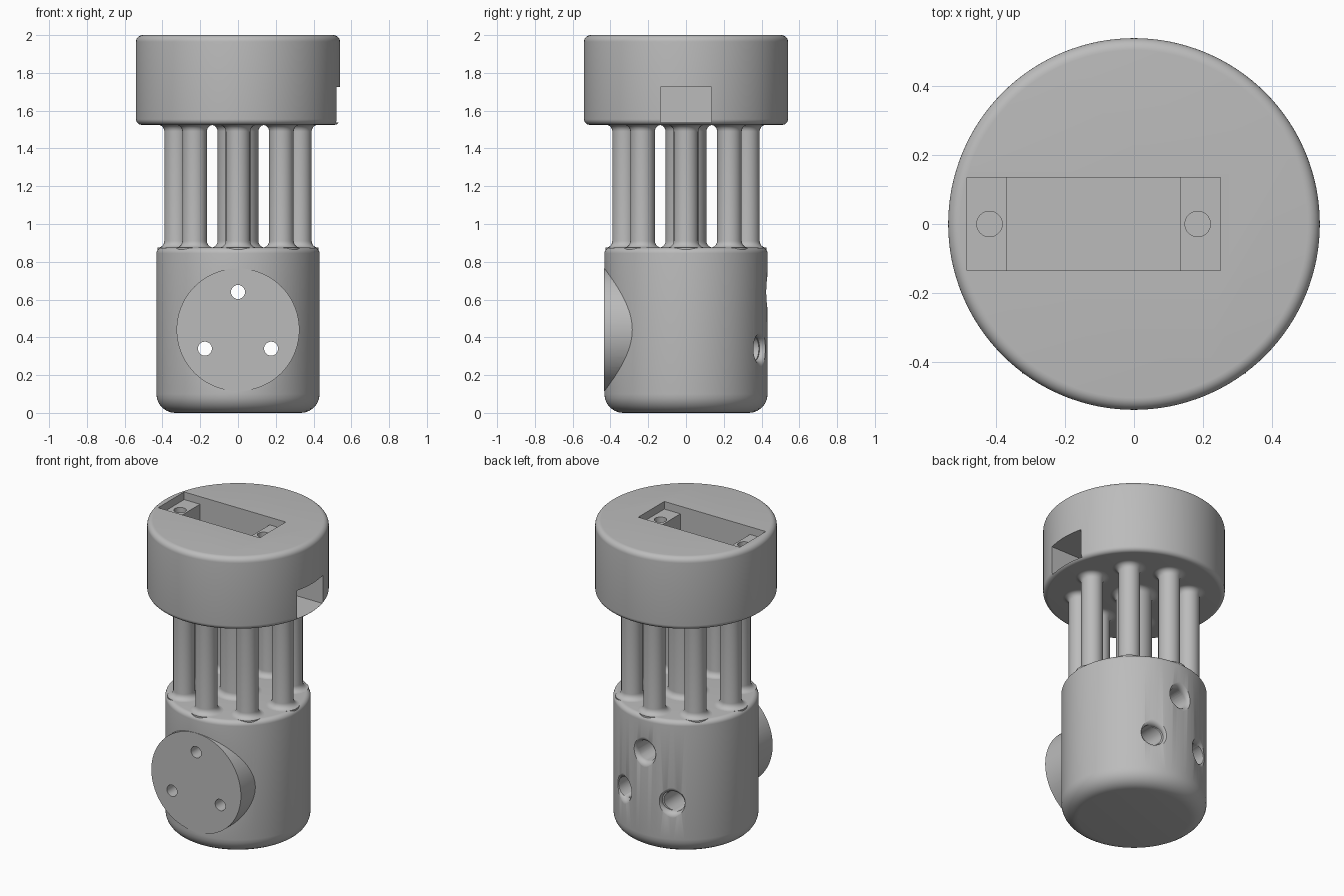
import bpy, bmesh, math
from mathutils import Matrix, Vector

if "Cube" in bpy.data.objects:
    bpy.data.objects.remove(bpy.data.objects["Cube"], do_unlink=True)

grey = bpy.data.materials.new("matte grey")
grey.use_nodes = True
colour = (0.5, 0.5, 0.5, 1)
grey.diffuse_color = colour
grey.node_tree.nodes["Principled BSDF"].inputs["Base Color"].default_value = colour


def add_object(name, bm):
    bmesh.ops.recalc_face_normals(bm, faces=bm.faces)
    mesh = bpy.data.meshes.new(name)
    bm.to_mesh(mesh)
    bm.free()
    mesh.materials.append(grey)
    obj = bpy.data.objects.new(name, mesh)
    bpy.context.collection.objects.link(obj)
    return obj


def lathe(name, profile, origin=(0, 0, 0), axis=(0, 0, 1), sides=48):
    """Revolve (radius, height) points about an axis and cap both ends."""
    bm = bmesh.new()
    rings = []
    for r, h in profile:
        angles = [2 * math.pi * i / sides for i in range(sides)]
        rings.append([bm.verts.new((r * math.cos(a), r * math.sin(a), h)) for a in angles])
    for low, high in zip(rings, rings[1:]):
        for i in range(sides):
            j = (i + 1) % sides
            bm.faces.new((low[i], low[j], high[j], high[i]))
    bm.faces.new(rings[0])
    bm.faces.new(rings[-1])
    turn = Vector(axis).to_track_quat('Z', 'Y').to_matrix().to_4x4()
    bm.transform(Matrix.Translation(origin) @ turn)
    return add_object(name, bm)


def box(name, low, high):
    bm = bmesh.new()
    bmesh.ops.create_cube(bm, size=1)
    low, high = Vector(low), Vector(high)
    bm.transform(Matrix.Translation((low + high) / 2) @ Matrix.Diagonal((*(high - low), 1)))
    return add_object(name, bm)


def arc(r, h, radius, start, end, steps=7):
    """Quarter-round profile points about the centre (r, h)."""
    angles = [math.radians(start + (end - start) * i / steps) for i in range(steps + 1)]
    return [(r + radius * math.cos(a), h + radius * math.sin(a)) for a in angles]


def rounded_drum(name, radius, bottom, top, low_round, high_round):
    profile = arc(radius - low_round, bottom + low_round, low_round, -90, 0)
    profile += arc(radius - high_round, top - high_round, high_round, 0, 90)
    return lathe(name, profile, sides=128)


def combine(target, tool, operation):
    mod = target.modifiers.new("join", 'BOOLEAN')
    mod.operation = operation
    mod.solver = 'EXACT'
    mod.object = tool
    bpy.context.view_layer.objects.active = target
    bpy.ops.object.modifier_apply(modifier=mod.name)
    bpy.data.objects.remove(tool, do_unlink=True)


# Lower body with a flat round mounting face at the front
BODY_R, BODY_TOP, HEAD_BOTTOM = 0.432, 0.875, 1.525
body = rounded_drum("lower_body", BODY_R, 0, BODY_TOP, 0.1, 0.03)
boss = lathe("mounting_face", [(0.325, 0), (0.325, BODY_R + 0.002)],
             (0, 0, 0.44), (0, -1, 0), 96)
combine(body, boss, 'UNION')

# Screw holes: narrow at the front, wide and flared at the back
BORE, FLARE = 0.065, 0.035
for x, z in ((0, 0.64), (-0.175, 0.34), (0.175, 0.34)):
    bore = lathe("bore", [(0.037, -0.6), (0.037, -0.33), (BORE, -0.33), (BORE, 0.6)],
                 (x, 0, z), (0, 1, 0))
    combine(body, bore, 'DIFFERENCE')
    outward = Vector((x, math.sqrt(BODY_R ** 2 - x ** 2), 0)).normalized()
    funnel = arc(BORE + FLARE, -FLARE, FLARE, 180, 90) + [(BORE + FLARE, 0.06)]
    funnel = lathe("funnel", funnel, outward * BODY_R + Vector((0, 0, z)), outward)
    combine(body, funnel, 'DIFFERENCE')

# Upper drum with a stepped pocket and a side opening
head = rounded_drum("upper_drum", 0.54, HEAD_BOTTOM, 2, 0.03, 0.035)
HALF, FLOOR, SHELF = 0.135, 1.537, 1.95
combine(head, box("shelf_pocket", (-0.485, -HALF, SHELF), (0.252, HALF, 2.1)), 'DIFFERENCE')
combine(head, box("deep_pocket", (-0.37, -HALF, FLOOR), (0.135, HALF, 2.05)), 'DIFFERENCE')
combine(head, box("side_opening", (0.1, -HALF, FLOOR), (0.7, HALF, 1.725)), 'DIFFERENCE')
for x in (-0.42, 0.185):
    hole = lathe("shelf_hole", [(0.037, 1.76), (0.037, 2.05)], (x, 0, 0))
    combine(head, hole, 'DIFFERENCE')


# Columns between the drums, flared at both ends
def column(name, radius, x=0, y=0):
    wide, f = radius + FLARE, FLARE
    profile = [(wide, BODY_TOP - 0.02)] + arc(wide, BODY_TOP + f, f, 270, 180)
    profile += arc(wide, HEAD_BOTTOM - f, f, 180, 90) + [(wide, HEAD_BOTTOM + 0.008)]
    return lathe(name, profile, (x, y, 0))


parts = [body, head, column("centre_column", 0.108)]
for i in range(8):
    a = i * math.pi / 4
    parts.append(column(f"outer_column_{i + 1}", 0.065,
                        0.325 * math.cos(a), 0.325 * math.sin(a)))

# Smooth curved surfaces, keep cut edges crisp
bpy.ops.object.select_all(action='DESELECT')
for part in parts:
    part.select_set(True)
bpy.context.view_layer.objects.active = body
bpy.ops.object.shade_smooth_by_angle(angle=math.radians(30))
